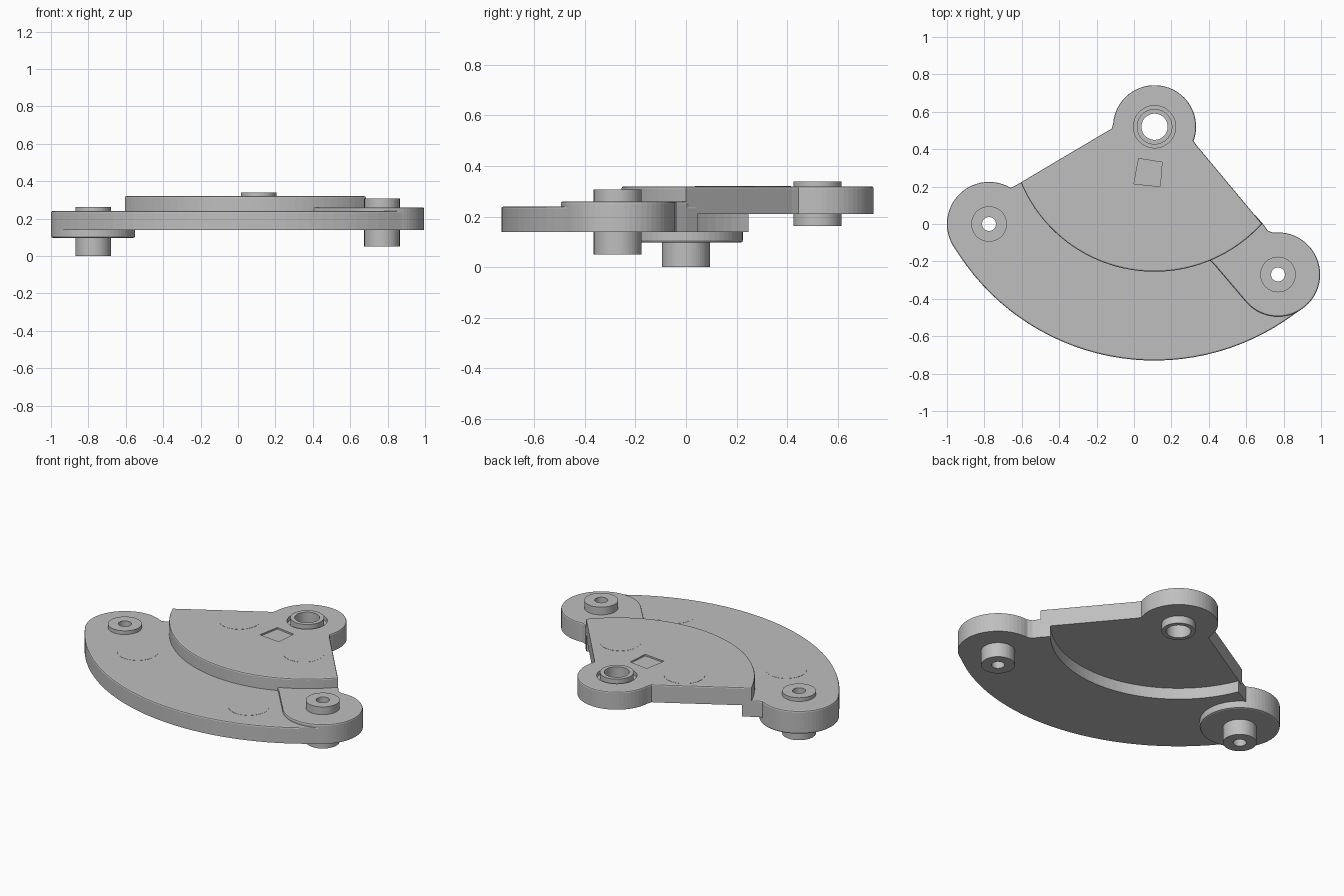
import bpy
import bmesh
from math import cos, sin, radians

cube = bpy.data.objects.get("Cube")
if cube:
    bpy.data.objects.remove(cube, do_unlink=True)

GREY = (0.52, 0.52, 0.52, 1.0)
metal = bpy.data.materials.new("plain_grey")
metal.use_nodes = True
metal.diffuse_color = GREY
metal.node_tree.nodes["Principled BSDF"].inputs["Base Color"].default_value = GREY

# Key centres and radii in plan
PIVOT, LEFT_PIN, RIGHT_PIN = (0.11, 0.52), (-0.775, 0.0), (0.77, -0.27)
BOSS, COLLAR = 0.225, 0.095
STEP_R, LIP_R, RIM_R = 0.775, 0.72, 1.25
CORNER_R, CORNER_L = (0.69, 0.0), (-0.6, 0.225)


def arc(centre, radius, start, end, step=6):
    n = max(2, round(abs(end - start) / step))
    angles = [radians(start + (end - start) * i / n) for i in range(n + 1)]
    return [(centre[0] + radius * cos(a), centre[1] + radius * sin(a)) for a in angles]


def circle(centre, radius):
    return arc(centre, radius, 0, 360)[:-1]


def add_object(name, bm):
    bmesh.ops.recalc_face_normals(bm, faces=bm.faces)
    mesh = bpy.data.meshes.new(name)
    bm.to_mesh(mesh)
    bm.free()
    mesh.materials.append(metal)
    obj = bpy.data.objects.new(name, mesh)
    bpy.context.collection.objects.link(obj)
    return obj


def prism(name, outline, z0, z1, round_top=0.0, round_bottom=0.0):
    """Extrude a plan outline, optionally rounding its rims."""
    bm = bmesh.new()
    base = bm.faces.new([bm.verts.new((x, y, z0)) for x, y in outline])
    top = bmesh.ops.extrude_face_region(bm, geom=[base], use_keep_orig=True)
    for v in top["geom"]:
        if isinstance(v, bmesh.types.BMVert):
            v.co.z = z1
    bmesh.ops.recalc_face_normals(bm, faces=bm.faces)
    for z, size in ((z1, round_top), (z0, round_bottom)):
        if size:
            rim = [e for e in bm.edges if all(abs(v.co.z - z) < 1e-5 for v in e.verts)]
            bmesh.ops.bevel(bm, geom=rim, offset=size, segments=2,
                            profile=0.5, affect='EDGES')
    return add_object(name, bm)


def tube(name, centre, r_in, r_out, z0, z1):
    """Hollow collar made of quads between four rings."""
    bm = bmesh.new()
    rings = [[bm.verts.new((x, y, z)) for x, y in circle(centre, r)]
             for r, z in ((r_in, z0), (r_out, z0), (r_out, z1), (r_in, z1))]
    n = len(rings[0])
    for k in range(4):
        a, b = rings[k], rings[(k + 1) % 4]
        for i in range(n):
            j = (i + 1) % n
            bm.faces.new((a[i], a[j], b[j], b[i]))
    return add_object(name, bm)


def cut(obj, outline, z0, z1):
    """Remove a vertical prism from a part."""
    cutter = prism("cutter", outline, z0, z1)
    cutter.hide_render = True
    mod = obj.modifiers.new("cut", 'BOOLEAN')
    mod.operation, mod.solver, mod.object = 'DIFFERENCE', 'EXACT', cutter
    bpy.context.view_layer.objects.active = obj
    bpy.ops.object.modifier_apply(modifier=mod.name)
    bpy.data.objects.remove(cutter, do_unlink=True)


# Lower curved plate with both end bosses
lower = (arc(PIVOT, RIM_R, 210.4, 309.9, 3)[1:-1]
         + arc(RIGHT_PIN, BOSS, -50, 97)
         + [(0.715, -0.035), CORNER_R]
         + arc(PIVOT, LIP_R, 318.7, 202.2, 3)
         + [CORNER_L, (-0.635, 0.205)]
         + arc(LEFT_PIN, BOSS, 59, 210.4))
lower_plate = prism("lower_plate", lower, 0.14, 0.24, 0.008)

# Raised corner around the right pin
pad = (arc(RIGHT_PIN, BOSS, 222, 457)
       + [(0.715, -0.035), CORNER_R]
       + arc(PIVOT, STEP_R - 0.015, -42, -68, 3)
       + [(0.43, -0.217), (0.455, -0.247)])
raised_corner = prism("raised_corner", pad, 0.14, 0.26, 0.008)

# Flange under the left pin
left_flange = prism("left_flange", circle(LEFT_PIN, BOSS), 0.097, 0.15, 0, 0.01)

# Upper sector plate with pivot boss
upper = (arc(PIVOT, 0.222, -20, 176)
         + [(-0.12, 0.508), (-0.145, 0.495)]
         + arc(PIVOT, STEP_R, 202.6, 317.9, 3)
         + [(0.335, 0.42)])
upper_plate = prism("upper_plate", upper, 0.21, 0.32, 0.008)

# Bores, pivot groove and shallow pocket
for part, centre in ((lower_plate, LEFT_PIN), (left_flange, LEFT_PIN),
                     (lower_plate, RIGHT_PIN), (raised_corner, RIGHT_PIN)):
    cut(part, circle(centre, 0.06), -0.1, 0.5)
cut(upper_plate, circle(PIVOT, 0.083), 0, 0.5)
cut(upper_plate, circle(PIVOT, 0.113), 0.295, 0.5)
cut(upper_plate, [(0.0, 0.215), (0.14, 0.2), (0.15, 0.33), (0.025, 0.35)], 0.31, 0.5)

# Collars
tube("pivot_collar", PIVOT, 0.07, COLLAR, 0.163, 0.34)
tube("left_pin_collar", LEFT_PIN, 0.037, COLLAR, 0.0, 0.263)
tube("right_pin_collar", RIGHT_PIN, 0.037, COLLAR, 0.05, 0.308)

# Flush round inlays
for x, y, top in ((-0.53, -0.225, 0.24), (0.4, -0.465, 0.24),
                  (-0.2, 0.3, 0.32), (0.345, 0.15, 0.32)):
    prism("round_inlay", circle((x, y), 0.115), top - 0.005, top + 0.001)
